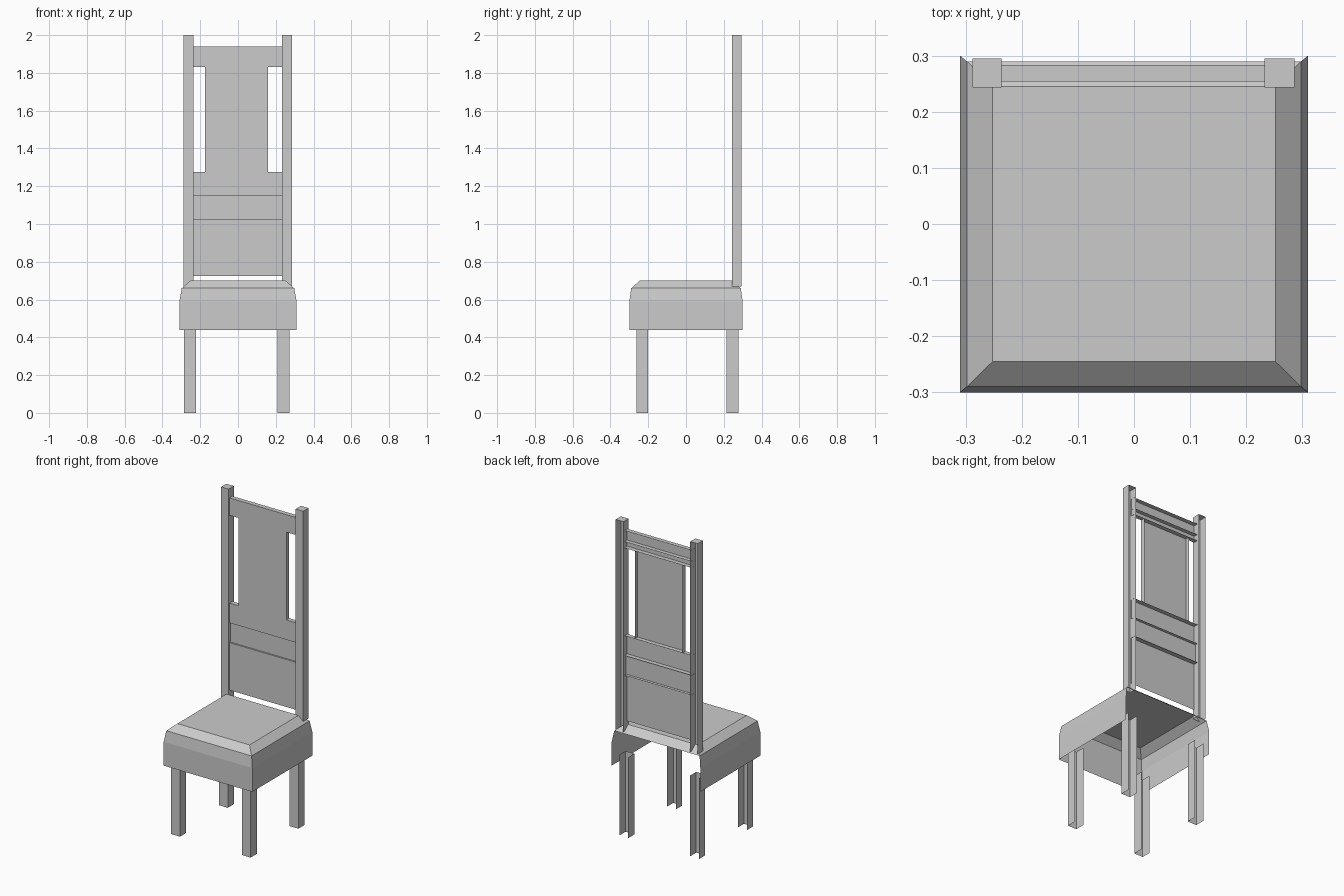
import bpy
import bmesh

if "Cube" in bpy.data.objects:
    bpy.data.objects.remove(bpy.data.objects["Cube"])

grey = bpy.data.materials.new("plain_grey")
grey.diffuse_color = (0.6, 0.6, 0.6, 1)
grey.use_nodes = True
grey.node_tree.nodes["Principled BSDF"].inputs["Base Color"].default_value = grey.diffuse_color


def finish(name, bm):
    mesh = bpy.data.meshes.new(name)
    bm.to_mesh(mesh)
    bm.free()
    mesh.materials.append(grey)
    obj = bpy.data.objects.new(name, mesh)
    bpy.context.collection.objects.link(obj)
    return obj


def open_box(name, x0, x1, y0, y1, z0, z1, sides):
    """Box made only of the listed sides: F front, B back, L left, R right, T top, D bottom."""
    bm = bmesh.new()
    v = [bm.verts.new((x, y, z)) for z in (z0, z1) for y in (y0, y1) for x in (x0, x1)]
    quads = {"F": (0, 1, 5, 4), "B": (3, 2, 6, 7), "L": (2, 0, 4, 6),
             "R": (1, 3, 7, 5), "T": (4, 5, 7, 6), "D": (2, 3, 1, 0)}
    for s in sides:
        bm.faces.new([v[i] for i in quads[s]])
    loose = [p for p in bm.verts if not p.link_faces]
    bmesh.ops.delete(bm, geom=loose, context="VERTS")
    return finish(name, bm)


# Seat cushion: stacked rings (half width, half depth, height), open below and behind
bm = bmesh.new()
rings = []
for hx, hy, z in ((0.31, 0.30, 0.44), (0.31, 0.30, 0.59), (0.298, 0.29, 0.66), (0.252, 0.245, 0.70)):
    rings.append([bm.verts.new((sx * hx, sy * hy, z))
                  for sx, sy in ((-1, -1), (1, -1), (1, 1), (-1, 1))])
for k in range(3):
    for i in range(4):
        if i == 2 and k < 2:      # back wall stays open, only its top bevel exists
            continue
        j = (i + 1) % 4
        bm.faces.new((rings[k][i], rings[k][j], rings[k + 1][j], rings[k + 1][i]))
bm.faces.new(rings[3])
finish("seat", bm)

# Legs: channels open at the back
for side, x0, x1 in (("left", -0.285, -0.222), ("right", 0.21, 0.272)):
    for end, y0, y1 in (("front", -0.262, -0.20), ("back", 0.215, 0.277)):
        open_box(f"{end}_leg_{side}", x0, x1, y0, y1, 0.0, 0.51, "FLR")

# Tall back posts: open behind and below
for side, x0, x1 in (("left", -0.288, -0.236), ("right", 0.233, 0.286)):
    open_box(f"back_post_{side}", x0, x1, 0.243, 0.295, 0.67, 2.0, "FLRT")

# Backrest pieces between the posts, open behind
L, R, F, B = -0.237, 0.234, 0.254, 0.283
open_box("top_rail", L, R, F, B, 1.83, 1.94, "FTD")
open_box("top_rail_rib", L, R, F + 0.002, B, 1.83, 1.87, "T")
open_box("centre_slat", -0.175, 0.16, F, B, 1.275, 1.83, "FLR")
open_box("middle_rail", L, R, F, B, 1.15, 1.275, "FTD")
open_box("recessed_rail", L, R, 0.264, B, 1.025, 1.15, "F")
open_box("lower_panel", L, R, F, B, 0.725, 1.025, "FT")
